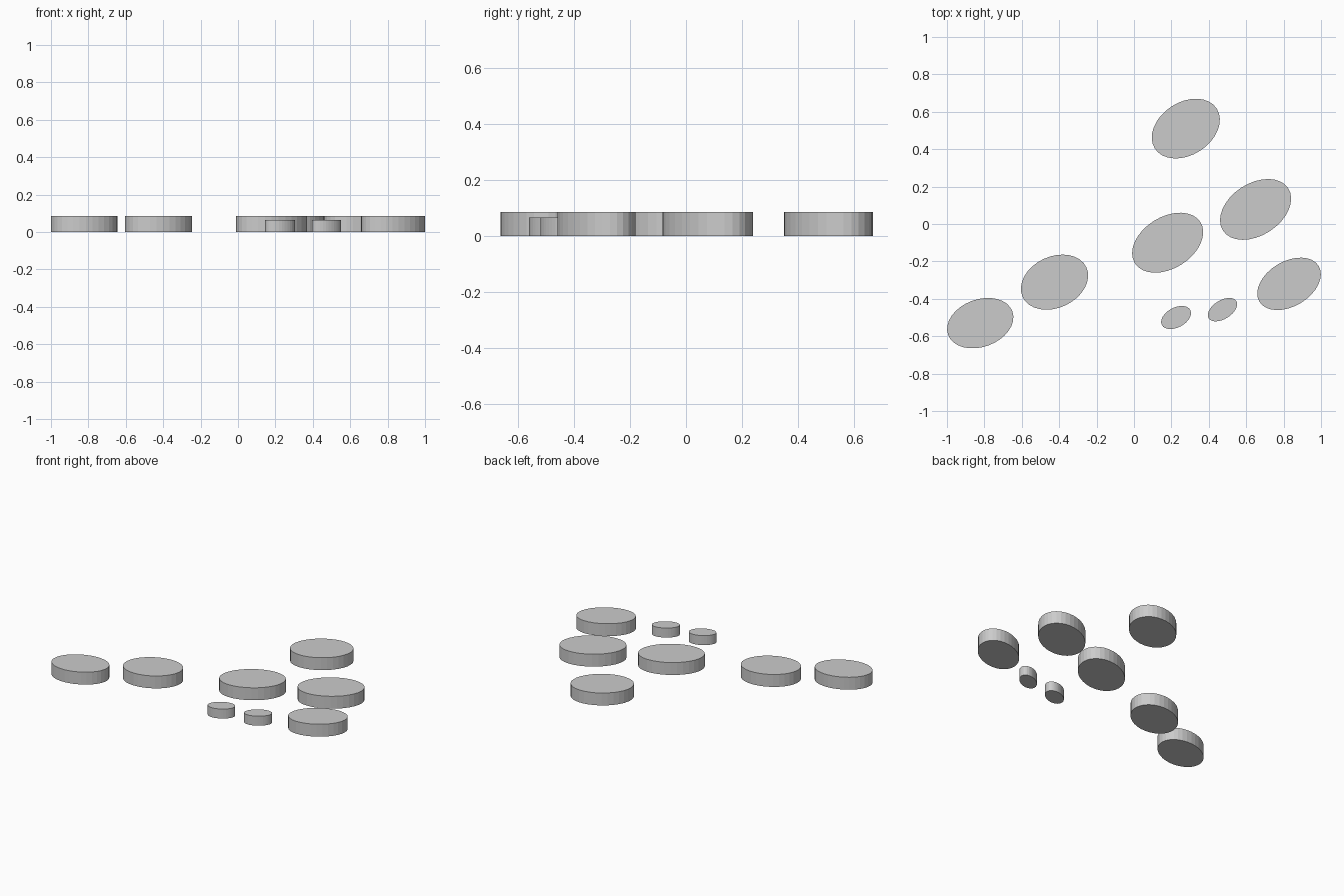
import bpy
from math import radians

cube = bpy.data.objects.get("Cube")
if cube:
    bpy.data.objects.remove(cube, do_unlink=True)

# Plain stone grey
stone = bpy.data.materials.new("stone_grey")
stone.use_nodes = True
colour = (0.6, 0.6, 0.6, 1)
stone.diffuse_color = colour
stone.node_tree.nodes["Principled BSDF"].inputs["Base Color"].default_value = colour

LARGE, SMALL = 0.085, 0.065


def add_stone(name, x, y, half_length, half_width, angle, height):
    """Flat-topped oval slab resting on the ground."""
    bpy.ops.mesh.primitive_cylinder_add(vertices=32, radius=1, depth=1)
    slab = bpy.context.object
    slab.name = name
    slab.scale = (half_length, half_width, height)
    slab.rotation_euler.z = radians(angle)
    slab.location = (x, y, height / 2)
    slab.data.materials.append(stone)
    bpy.ops.object.transform_apply(location=False, rotation=False, scale=True)


# Path of large stepping stones
add_stone("path_stone_far_right", -0.822, -0.53, 0.183, 0.127, 20, LARGE)
add_stone("path_stone_right", -0.425, -0.311, 0.188, 0.137, 25, LARGE)
add_stone("path_stone_middle", 0.18, -0.10, 0.207, 0.138, 32, LARGE)
add_stone("path_stone_left", 0.65, 0.078, 0.208, 0.139, 33, LARGE)
add_stone("back_stone", 0.277, 0.51, 0.197, 0.141, 33, LARGE)
add_stone("front_left_stone", 0.829, -0.32, 0.185, 0.120, 31, LARGE)

# Two small stones at the front
add_stone("small_stone_right", 0.225, -0.50, 0.086, 0.053, 28, SMALL)
add_stone("small_stone_left", 0.473, -0.458, 0.087, 0.050, 32, SMALL)
